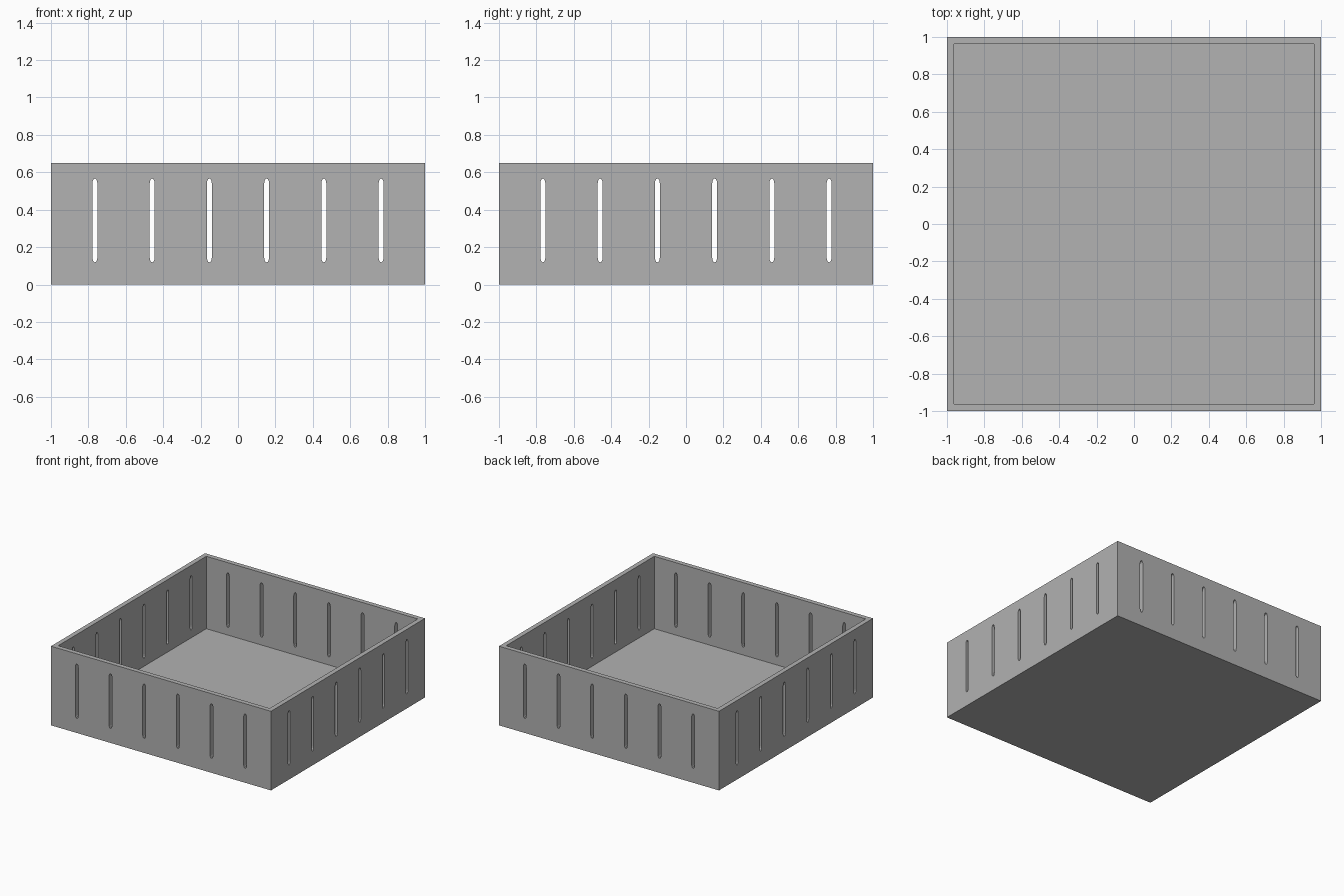
import bpy, bmesh
from math import cos, sin, pi
from mathutils import Matrix

HEIGHT, WALL, FLOOR = 0.65, 0.055, 0.055
SLOT_LOW, SLOT_HIGH, SLOT_HALF, TIP = 0.118, 0.567, 0.0135, 0.03
SLOTS, PITCH = 6, 0.306

cube = bpy.data.objects.get("Cube")
if cube:
    bpy.data.objects.remove(cube, do_unlink=True)

# Plain grey material
grey = bpy.data.materials.new("grey")
grey.use_nodes = True
colour = (0.445, 0.445, 0.445, 1)
grey.diffuse_color = colour
grey.node_tree.nodes["Principled BSDF"].inputs["Base Color"].default_value = colour


def make_object(name, bm):
    bmesh.ops.recalc_face_normals(bm, faces=bm.faces)
    mesh = bpy.data.meshes.new(name)
    bm.to_mesh(mesh)
    bm.free()
    mesh.materials.append(grey)
    obj = bpy.data.objects.new(name, mesh)
    bpy.context.collection.objects.link(obj)
    return obj


def slot_outline():
    """Tall narrow slot with rounded, tapering ends, as (x, z) points."""
    steps = 6
    top = [(SLOT_HALF * cos(pi * i / steps),
            SLOT_HIGH - TIP + TIP * sin(pi * i / steps)) for i in range(steps + 1)]
    return top + [(-x, SLOT_LOW + SLOT_HIGH - z) for x, z in top]


# Open tray: a box whose top is inset and pushed down to the floor
bm = bmesh.new()
bmesh.ops.create_cube(bm, size=1, matrix=Matrix.Translation((0, 0, HEIGHT / 2))
                      @ Matrix.Diagonal((2, 2, HEIGHT, 1)))
top = max(bm.faces, key=lambda f: f.calc_center_median().z)
bmesh.ops.inset_region(bm, faces=[top], thickness=WALL)
cavity = bmesh.ops.extrude_discrete_faces(bm, faces=[top])["faces"][0]
bmesh.ops.translate(bm, verts=cavity.verts, vec=(0, 0, FLOOR - HEIGHT))
tray = make_object("slotted_tray", bm)

# Slot cutters through each of the four walls
bm = bmesh.new()
for side in range(4):
    turn = Matrix.Rotation(side * pi / 2, 4, "Z")
    for i in range(SLOTS):
        centre = (i - (SLOTS - 1) / 2) * PITCH
        verts = [bm.verts.new((centre + x, -1.05, z)) for x, z in slot_outline()]
        face = bm.faces.new(verts)
        grown = bmesh.ops.extrude_face_region(bm, geom=[face])["geom"]
        far = [v for v in grown if isinstance(v, bmesh.types.BMVert)]
        bmesh.ops.translate(bm, verts=far, vec=(0, WALL + 0.1, 0))
        bmesh.ops.transform(bm, matrix=turn, verts=verts + far)
cutter = make_object("slot_cutter", bm)
cutter.hide_render = True

# Cut the slots, then keep only the finished tray
cut = tray.modifiers.new("slots", "BOOLEAN")
cut.operation = "DIFFERENCE"
cut.solver = "EXACT"
cut.object = cutter
bpy.context.view_layer.update()
graph = bpy.context.evaluated_depsgraph_get()
finished = bpy.data.meshes.new_from_object(tray.evaluated_get(graph))
tray.modifiers.clear()
tray.data = finished
bpy.data.objects.remove(cutter, do_unlink=True)
